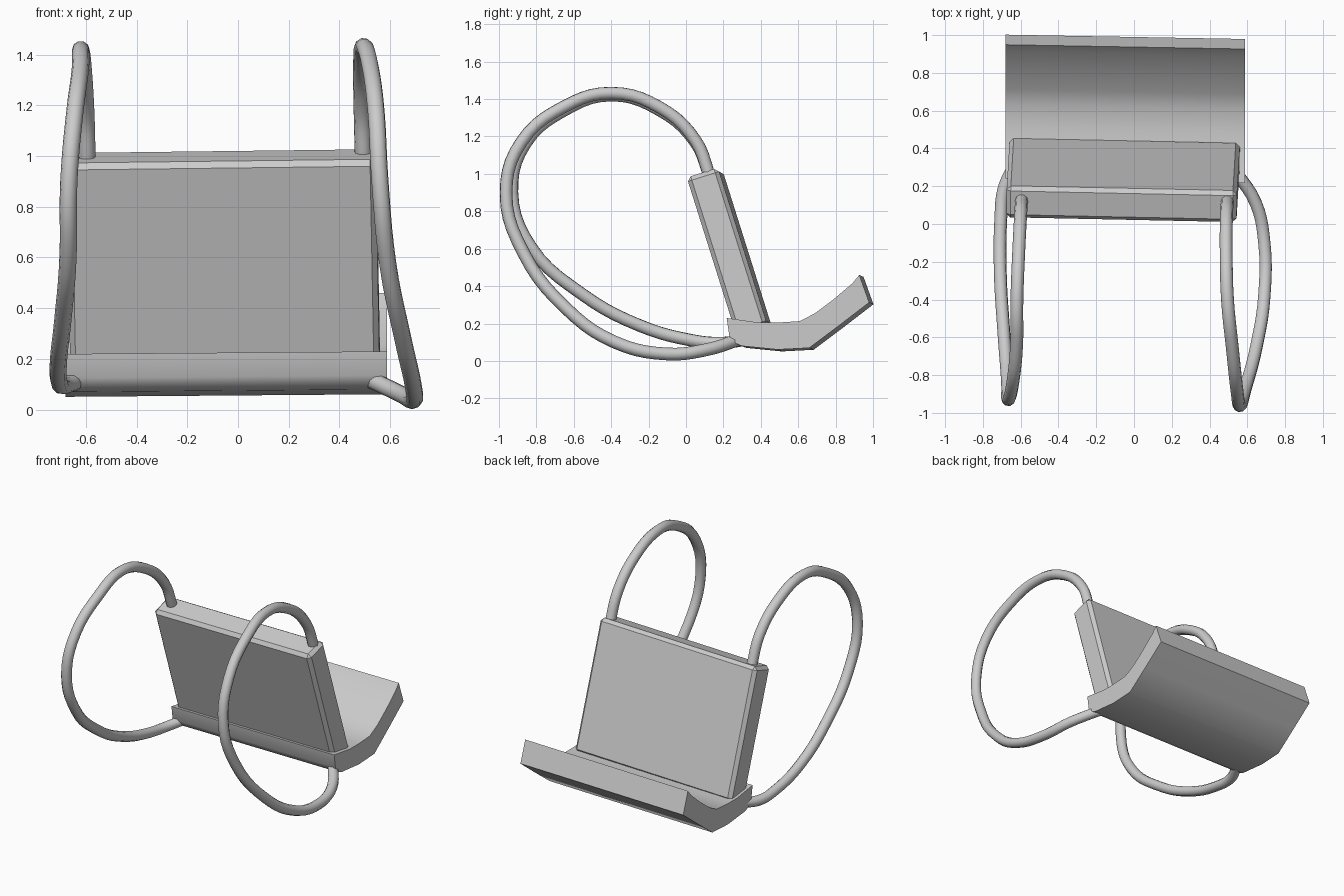
import bpy, bmesh
from math import radians

if "Cube" in bpy.data.objects:
    bpy.data.objects.remove(bpy.data.objects["Cube"])


def finish(obj, angle, bevel=0.0):
    """Optional edge bevel, then smooth shading with sharp edges kept."""
    bpy.ops.object.select_all(action='DESELECT')
    obj.select_set(True)
    bpy.context.view_layer.objects.active = obj
    if bevel:
        mod = obj.modifiers.new("bevel", 'BEVEL')
        mod.width = bevel
        mod.segments = 1
        bpy.ops.object.modifier_apply(modifier=mod.name)
    bpy.ops.object.shade_smooth_by_angle(angle=radians(angle))


def strap(name, points, radius=0.034):
    """Round tube through the given points."""
    curve = bpy.data.curves.new(name, 'CURVE')
    curve.dimensions = '3D'
    curve.bevel_depth = radius
    curve.bevel_resolution = 3
    curve.resolution_u = 5
    curve.use_fill_caps = True
    spline = curve.splines.new('BEZIER')
    spline.bezier_points.add(len(points) - 1)
    for bp, co in zip(spline.bezier_points, points):
        bp.co = co
        bp.handle_left_type = bp.handle_right_type = 'AUTO'
    obj = bpy.data.objects.new(name, curve)
    bpy.context.collection.objects.link(obj)
    bpy.ops.object.select_all(action='DESELECT')
    obj.select_set(True)
    bpy.context.view_layer.objects.active = obj
    bpy.ops.object.convert(target='MESH')
    finish(bpy.context.object, 50)


# leaning back panel
bpy.ops.mesh.primitive_cube_add(size=1, location=(-0.058, 0.232, 0.58))
panel = bpy.context.object
panel.name = "back_panel"
panel.scale = (1.22, 0.175, 0.88)
panel.rotation_euler = (radians(17.5), radians(-0.7), radians(-1.2))
bpy.ops.object.transform_apply(location=False, rotation=False, scale=True)
finish(panel, 30, 0.022)

# curved tray: (y, z) profile extruded along x, with the slight skew of the panel
profile = [(0.228, 0.225), (0.242, 0.13), (0.262, 0.095), (0.31, 0.075), (0.50, 0.056),
           (0.67, 0.065), (0.83, 0.185), (0.99, 0.308), (0.937, 0.455),
           (0.90, 0.41), (0.80, 0.325), (0.70, 0.25), (0.62, 0.208), (0.50, 0.2), (0.40, 0.2)]
bm = bmesh.new()
ring = [bm.verts.new((-0.68, y, z)) for y, z in profile]
face = bm.faces.new(ring)
ext = bmesh.ops.extrude_face_region(bm, geom=[face])
for v in ext["geom"]:
    if isinstance(v, bmesh.types.BMVert):
        v.co.x = 0.587
for v in bm.verts:
    v.co.y -= 0.018 * v.co.x
    v.co.z += 0.008 * v.co.x
bmesh.ops.recalc_face_normals(bm, faces=bm.faces)
mesh = bpy.data.meshes.new("tray")
bm.to_mesh(mesh)
bm.free()
tray = bpy.data.objects.new("tray", mesh)
bpy.context.collection.objects.link(tray)
finish(tray, 45)

# shoulder straps, from the panel top round to the tray underside
strap("left_strap", [
    (-0.595, 0.13, 0.98), (-0.60, 0.05, 1.17), (-0.61, -0.14, 1.34), (-0.62, -0.40, 1.42),
    (-0.622, -0.65, 1.34), (-0.645, -0.86, 1.16), (-0.667, -0.93, 0.90), (-0.67, -0.83, 0.61),
    (-0.69, -0.56, 0.36), (-0.708, -0.25, 0.19), (-0.705, 0.03, 0.11), (-0.69, 0.18, 0.095),
    (-0.64, 0.30, 0.11)])
strap("right_strap", [
    (0.495, 0.13, 0.98), (0.49, 0.05, 1.18), (0.488, -0.14, 1.355), (0.495, -0.40, 1.432),
    (0.52, -0.65, 1.36), (0.545, -0.88, 1.17), (0.56, -0.962, 0.90), (0.59, -0.87, 0.58),
    (0.65, -0.64, 0.28), (0.69, -0.38, 0.10), (0.69, -0.10, 0.037), (0.645, 0.11, 0.06),
    (0.52, 0.30, 0.12)])
